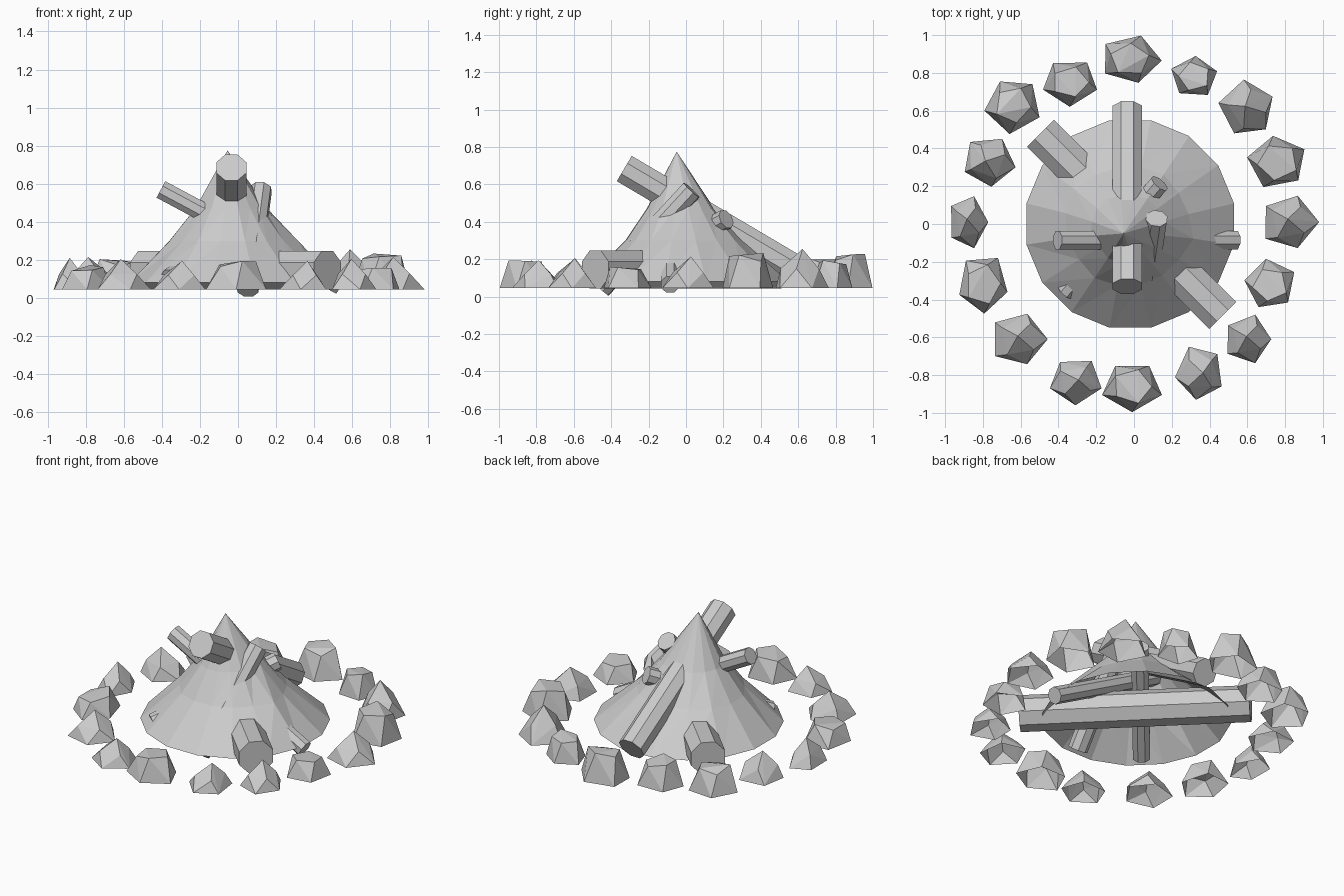
import bpy, bmesh, random
from math import sin, cos, pi, radians
from mathutils import Vector, Matrix

if "Cube" in bpy.data.objects:
    bpy.data.objects.remove(bpy.data.objects["Cube"])

random.seed(4)


def finish(bm, name):
    bmesh.ops.recalc_face_normals(bm, faces=bm.faces[:])
    me = bpy.data.meshes.new(name)
    bm.to_mesh(me)
    bm.free()
    ob = bpy.data.objects.new(name, me)
    bpy.context.collection.objects.link(ob)
    return ob


# Ash mound: open, flared cone with staggered rings and off-centre tip
def mound():
    bm = bmesh.new()
    n = 16
    rings = []
    for r, z, cx, cy in [(0.56, 0.08, -0.02, 0), (0.33, 0.3, -0.025, -0.01),
                         (0.185, 0.47, -0.035, -0.025)]:
        ring = []
        for i in range(n):
            a = 2 * pi * (i + 0.5) / n
            k = 1 if z < 0.1 else 1 + random.uniform(-0.06, 0.06)
            ring.append(bm.verts.new((cx + r * k * cos(a), cy + r * k * sin(a), z)))
        rings.append(ring)
    tip = bm.verts.new((-0.055, -0.05, 0.775))
    for i in range(n):
        j = (i + 1) % n
        for lo, hi in zip(rings, rings[1:]):
            bm.faces.new((lo[i], lo[j], hi[j]))
            bm.faces.new((lo[i], hi[j], hi[i]))
        bm.faces.new((rings[-1][i], rings[-1][j], tip))
    finish(bm, "ash_mound")


# Log: eight-sided prism between two points
def log(name, a, b, r):
    a, b = Vector(a), Vector(b)
    bm = bmesh.new()
    m = (Matrix.Translation((a + b) / 2)
         @ (b - a).to_track_quat('Z', 'Y').to_matrix().to_4x4()
         @ Matrix.Rotation(pi / 8, 4, 'Z'))
    bmesh.ops.create_cone(bm, cap_ends=True, segments=8, radius1=r, radius2=r,
                          depth=(b - a).length, matrix=m)
    finish(bm, name)


# Stone: faceted hull over a five-sided base, pointed or flat-topped, open below
def stone(name, x, y, rx, ry, h, rot, flat):
    z0 = 0.045
    layers = [(1, 0, 5, 0)]
    if flat:
        layers += [(0.66, 0.9, 5, 0.25)]
    else:
        layers += [(0.68, 0.5, 4, 0.6), (0.12, 1, 1, 0.3)]
    bm = bmesh.new()
    for s, t, n, off in layers:
        for i in range(n):
            a = radians(rot) + 2 * pi * (i + off) / n
            j = random.uniform(0.95, 1.05) * s
            z = z0 + h * t
            if flat and t > 0:
                z += h * random.uniform(-0.15, 0.1)
            bm.verts.new((x + rx * j * cos(a), y + ry * j * sin(a), z))
    bmesh.ops.convex_hull(bm, input=bm.verts[:])
    bottom = [f for f in bm.faces if all(v.co.z < z0 + 1e-4 for v in f.verts)]
    bmesh.ops.delete(bm, geom=bottom, context='FACES')
    finish(bm, name)


mound()
log("ground_log", (-0.495, 0.48, 0.145), (0.47, -0.485, 0.145), 0.11)
log("thick_log", (-0.035, -0.33, 0.685), (-0.035, 0.61, 0.13), 0.085)
log("side_log", (-0.405, -0.085, 0.57), (0.54, -0.085, 0.065), 0.053)
log("front_stick", (0.12, 0.03, 0.57), (0.05, -0.455, 0.045), 0.06)
log("back_stick", (0.135, 0.215, 0.415), (-0.36, -0.36, 0.1), 0.055)

# Ring of stones: x, y, x radius, y radius, height, turn, flat top
stones = [
    (-0.02, 0.87, .16, .13, .19, 70, 1), (0.32, 0.78, .13, .115, .16, 15, 1),
    (0.60, 0.61, .15, .155, .21, 25, 0), (0.76, 0.33, .16, .145, .19, -45, 1),
    (0.82, 0.01, .155, .15, .17, 0, 0), (0.72, -.32, .14, .14, .13, -45, 1),
    (0.60, -.61, .13, .13, .16, 0, 0), (0.35, -.79, .13, .15, .15, -100, 0),
    (-.01, -.86, .16, .14, .15, -90, 1), (-.31, -.83, .14, .125, .15, -90, 0),
    (-.61, -.61, .15, .145, .16, 0, 0), (-.80, -.32, .14, .16, .13, -15, 1),
    (-.88, 0.01, .105, .14, .165, 0, 0), (-.77, 0.33, .145, .14, .17, 60, 0),
    (-.64, 0.63, .15, .15, .16, -25, 1), (-.34, 0.75, .15, .125, .16, -18, 1),
]
for i, s in enumerate(stones):
    stone(f"ring_stone_{i + 1}", *s)
